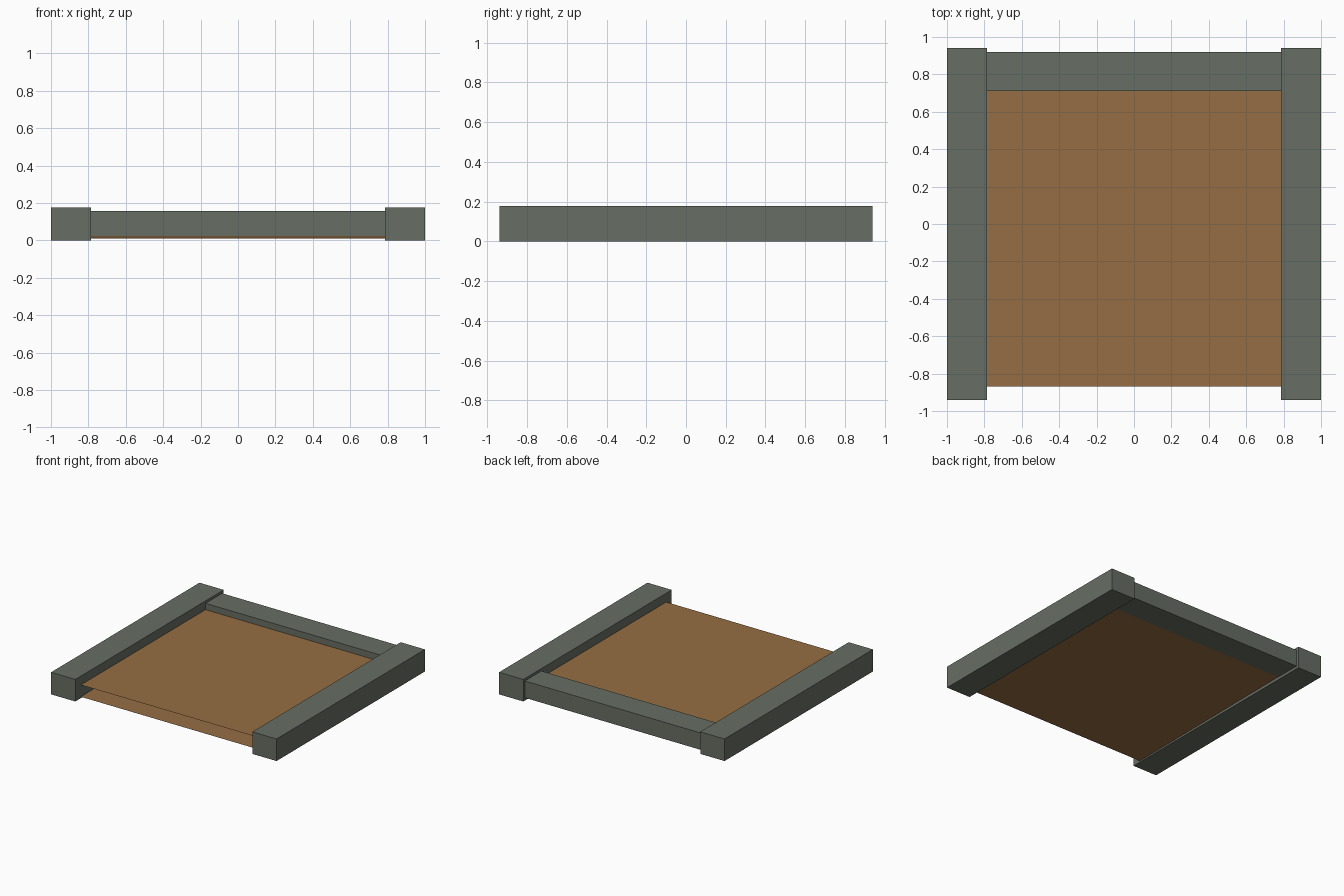
import bpy

if "Cube" in bpy.data.objects:
    bpy.data.objects.remove(bpy.data.objects["Cube"])


def material(name, color):
    m = bpy.data.materials.new(name)
    m.diffuse_color = (*color, 1)
    m.use_nodes = True
    m.node_tree.nodes["Principled BSDF"].inputs["Base Color"].default_value = m.diffuse_color
    return m


grey = material("grey_green_stone", (0.136, 0.154, 0.127))
brown = material("brown_earth", (0.300, 0.153, 0.056))


def make(name, verts, faces, mat):
    me = bpy.data.meshes.new(name)
    me.from_pydata(verts, [], faces)
    me.materials.append(mat)
    ob = bpy.data.objects.new(name, me)
    bpy.context.collection.objects.link(ob)
    return ob


def box(name, x, y, z, mat):
    verts = [(a, b, c) for a in x for b in y for c in z]
    faces = [(0, 1, 3, 2), (4, 6, 7, 5), (0, 4, 5, 1),
             (2, 3, 7, 6), (0, 2, 6, 4), (1, 5, 7, 3)]
    return make(name, verts, faces, mat)


def sheet(name, x, y, z_front, z_back, mat):
    verts = [(-x, y[0], z_front), (x, y[0], z_front),
             (x, y[1], z_back), (-x, y[1], z_back)]
    return make(name, verts, [(0, 1, 2, 3)], mat)


# Side beams, mirrored left and right
box("left_beam", (-1.0, -0.785), (-0.94, 0.94), (0, 0.177), grey)
box("right_beam", (0.785, 1.0), (-0.94, 0.94), (0, 0.177), grey)

# Slightly smaller beam closing the back
box("back_beam", (-0.785, 0.785), (0.71, 0.92), (0.022, 0.157), grey)

# Thin bed surface and underside, open at the front
sheet("bed_surface", 0.785, (-0.87, 0.71), 0.106, 0.106, brown)
sheet("bed_underside", 0.785, (-0.87, 0.71), 0.011, 0.024, brown)
